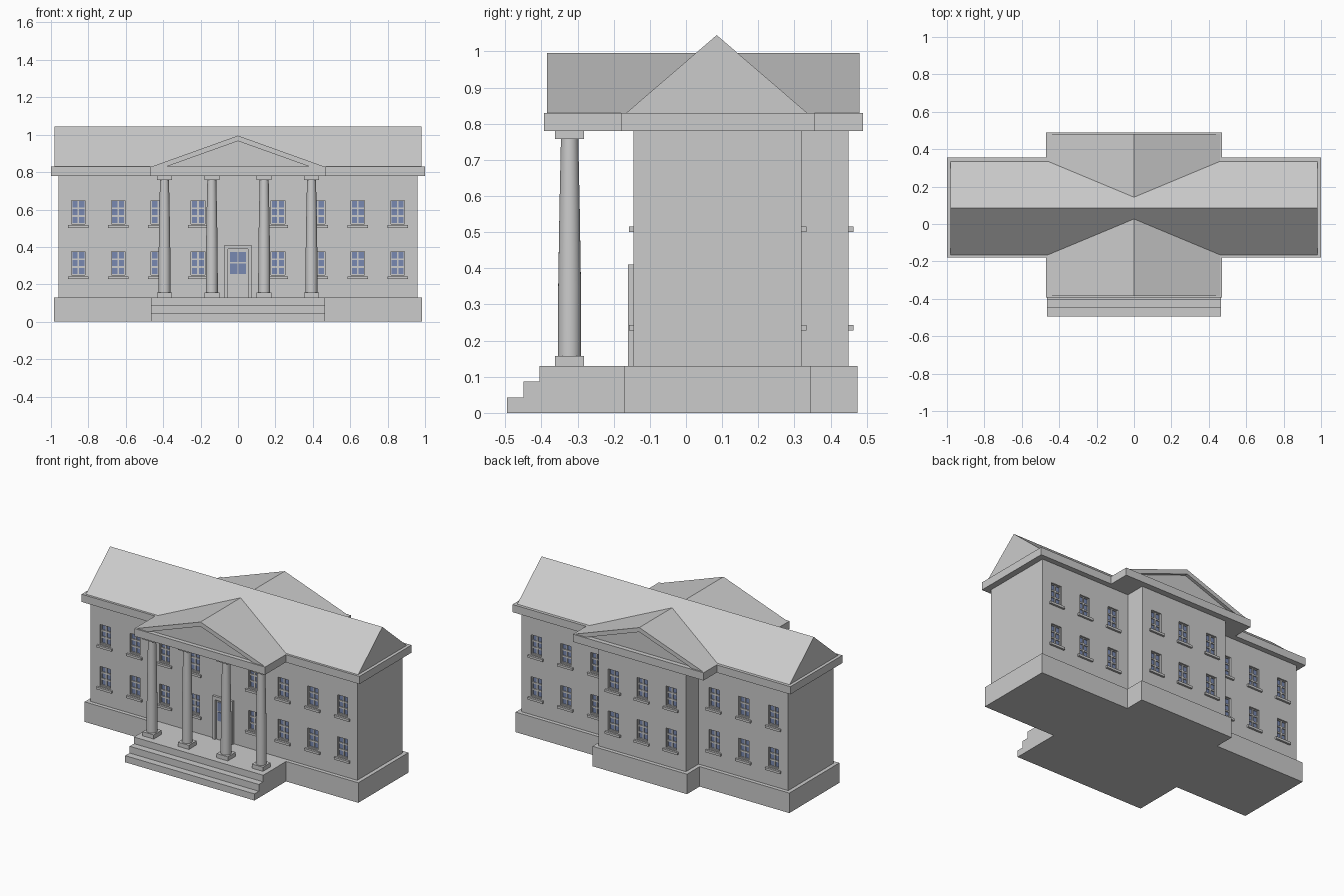
import bpy
import bmesh
from math import tau
from mathutils import Vector

cube = bpy.data.objects.get("Cube")
if cube:
    bpy.data.objects.remove(cube, do_unlink=True)


def material(name, color):
    mat = bpy.data.materials.new(name)
    mat.use_nodes = True
    mat.diffuse_color = color
    mat.node_tree.nodes["Principled BSDF"].inputs["Base Color"].default_value = color
    return mat


STONE = material("pale_grey_stone", (0.6, 0.6, 0.6, 1))
GLASS = material("blue_glass", (0.19, 0.25, 0.44, 1))


def finish(name, bm, mat):
    bmesh.ops.recalc_face_normals(bm, faces=bm.faces[:])
    mesh = bpy.data.meshes.new(name)
    bm.to_mesh(mesh)
    bm.free()
    mesh.materials.append(mat)
    obj = bpy.data.objects.new(name, mesh)
    bpy.context.collection.objects.link(obj)
    return obj


def add_prism(bm, points, axis, lo, hi):
    """Extrude a 2D outline along an axis; the outline uses the other two axes in order."""
    def place(p, h):
        co = list(p)
        co.insert("xyz".index(axis), h)
        return bm.verts.new(co)
    face = bm.faces.new([place(p, lo) for p in points])
    new = bmesh.ops.extrude_face_region(bm, geom=[face])["geom"]
    shift = Vector((0, 0, 0))
    shift["xyz".index(axis)] = hi - lo
    bmesh.ops.translate(bm, vec=shift, verts=[v for v in new if isinstance(v, bmesh.types.BMVert)])


def add_box(bm, x, y, z):
    (x0, x1), (y0, y1) = x, sorted(y)
    add_prism(bm, [(x0, y0), (x1, y0), (x1, y1), (x0, y1)], "z", *z)


def prism(name, points, axis, lo, hi, mat=STONE):
    bm = bmesh.new()
    add_prism(bm, points, axis, lo, hi)
    return finish(name, bm, mat)


def boxes(name, items, mat=STONE):
    bm = bmesh.new()
    for item in items:
        add_box(bm, *item)
    return finish(name, bm, mat)


def mirrored(points):
    """Complete an outline given by its +x half."""
    return points + [(-x, y) for x, y in reversed(points) if x]


# Plinth, portico floor and steps
FLOOR = 0.13
prism("plinth", mirrored([(0.985, -0.17), (0.985, 0.345), (0.34, 0.345), (0.34, 0.475)]),
      "z", 0, FLOOR)
prism("portico_steps", [(-0.17, 0), (-0.495, 0), (-0.495, 0.043), (-0.45, 0.043), (-0.45, 0.087),
                        (-0.405, 0.087), (-0.405, FLOOR), (-0.17, FLOOR)], "x", -0.465, 0.465)

# Walls
EAVES, CORNICE = 0.78, 0.83
FRONT, BACK, WING = -0.145, 0.32, 0.45
walls = prism("walls", mirrored([(0.96, FRONT), (0.96, BACK), (0.315, BACK), (0.315, WING)]),
              "z", FLOOR, EAVES)

# Windows: wall plane, outward direction, centre and bottom of each
SPACING = 0.2135
windows = []
for bottom in (0.25, 0.523):
    for i in (1, 2, 3, 4):
        for side in (-1, 1):
            x = side * i * SPACING
            windows.append((FRONT, -1, x, bottom))
            if i > 1:
                windows.append((BACK, 1, x, bottom))
    for i in (-1, 0, 1):
        windows.append((WING, 1, i * 0.208, bottom))

HALF, TALL, DEPTH = 0.037, 0.126, 0.02
holes, glass, bars, sills = [], [], [], []
for wall, out, x, z in windows:
    span, rise = (x - HALF, x + HALF), (z, z + TALL)
    back = wall - out * DEPTH
    bar_y = (back, back + out * 0.009)
    holes.append((span, (back, wall + out * 0.02), rise))
    glass.append((span, (back - out * 0.003, back + out * 0.003), rise))
    # Casement frame and glazing bars
    for offset, width in ((-HALF + 0.0025, 0.005), (0, 0.009), (HALF - 0.0025, 0.005)):
        bars.append(((x + offset - width / 2, x + offset + width / 2), bar_y, rise))
    for middle, width in ((0.002, 0.004), (TALL / 3, 0.01), (TALL * 2 / 3, 0.01), (TALL - 0.002, 0.004)):
        bars.append((span, bar_y, (z + middle - width / 2, z + middle + width / 2)))
    sills.append(((x - 0.054, x + 0.054), (wall - out * 0.01, wall + out * 0.013),
                  (z - 0.022, z - 0.007)))

cutter = boxes("window_cutter", holes)
cutter.hide_render = True
cut = walls.modifiers.new("window_openings", "BOOLEAN")
cut.object = cutter
cut.operation = "DIFFERENCE"
cut.solver = "EXACT"
bpy.context.view_layer.objects.active = walls
bpy.ops.object.modifier_apply(modifier=cut.name)
bpy.data.objects.remove(cutter, do_unlink=True)

boxes("window_glass", glass, GLASS)
boxes("window_bars", bars)
boxes("window_sills", sills)

# Front door with its surround and four panes
prism("door_surround", mirrored([(0.053, FLOOR), (0.073, FLOOR), (0.073, 0.41)])
      [:3] + [(-0.073, 0.41), (-0.073, FLOOR), (-0.053, FLOOR), (-0.053, 0.388), (0.053, 0.388)],
      "y", -0.16, FRONT + 0.005)
boxes("door", [((-0.046, 0.046), (-0.15, FRONT + 0.005), (FLOOR, 0.38))])
boxes("door_panes", [((x, x + 0.038), (-0.153, -0.149), (z, z + 0.056))
                     for x in (-0.042, 0.004) for z in (0.254, 0.318)], GLASS)


# Columns: square plinth, tapered shaft, square cap
COLUMN_Y = -0.322
for number, x in enumerate((-0.393, -0.14, 0.14, 0.393), 1):
    square = ((x - 0.04, x + 0.04), (COLUMN_Y - 0.04, COLUMN_Y + 0.04))
    boxes(f"column_{number}_blocks", [(*square, (FLOOR, 0.157)), (*square, (0.757, EAVES))])
    bm = bmesh.new()
    profile = [(0.032, 0.157), (0.0315, 0.35), (0.028, 0.57), (0.024, 0.757)]
    ring = [bm.verts.new((x + r, COLUMN_Y, z)) for r, z in profile]
    edges = [bm.edges.new(pair) for pair in zip(ring, ring[1:])]
    bmesh.ops.spin(bm, geom=ring + edges, cent=(x, COLUMN_Y, 0), axis=(0, 0, 1),
                   angle=tau, steps=28, use_merge=True)
    bmesh.ops.remove_doubles(bm, verts=bm.verts[:], dist=0.0001)
    shaft = finish(f"column_{number}_shaft", bm, STONE)
    bpy.ops.object.select_all(action="DESELECT")
    shaft.select_set(True)
    bpy.context.view_layer.objects.active = shaft
    bpy.ops.object.shade_smooth_by_angle()

# Entablature slab following the cross-shaped plan
prism("entablature", mirrored([(0.47, -0.393), (0.47, -0.18), (1, -0.18), (1, 0.355),
                               (0.47, 0.355), (0.47, 0.49)]), "z", EAVES, CORNICE)

# Main roof and the crossing gable roof
prism("main_roof", [(-0.165, CORNICE), (0.335, CORNICE), (0.085, 1.045)], "x", -0.98, 0.98)
prism("cross_roof", [(-0.46, CORNICE), (0.46, CORNICE), (0, 0.995)], "y", -0.365, 0.46)

# Raking cornices framing the recessed pediments
chevron = [(-0.46, CORNICE), (0, 0.995), (0.46, CORNICE),
           (0.38, CORNICE), (0, 0.966), (-0.38, CORNICE)]
prism("front_raking_cornice", chevron, "y", -0.385, -0.365)
prism("back_raking_cornice", chevron, "y", 0.46, 0.48)
